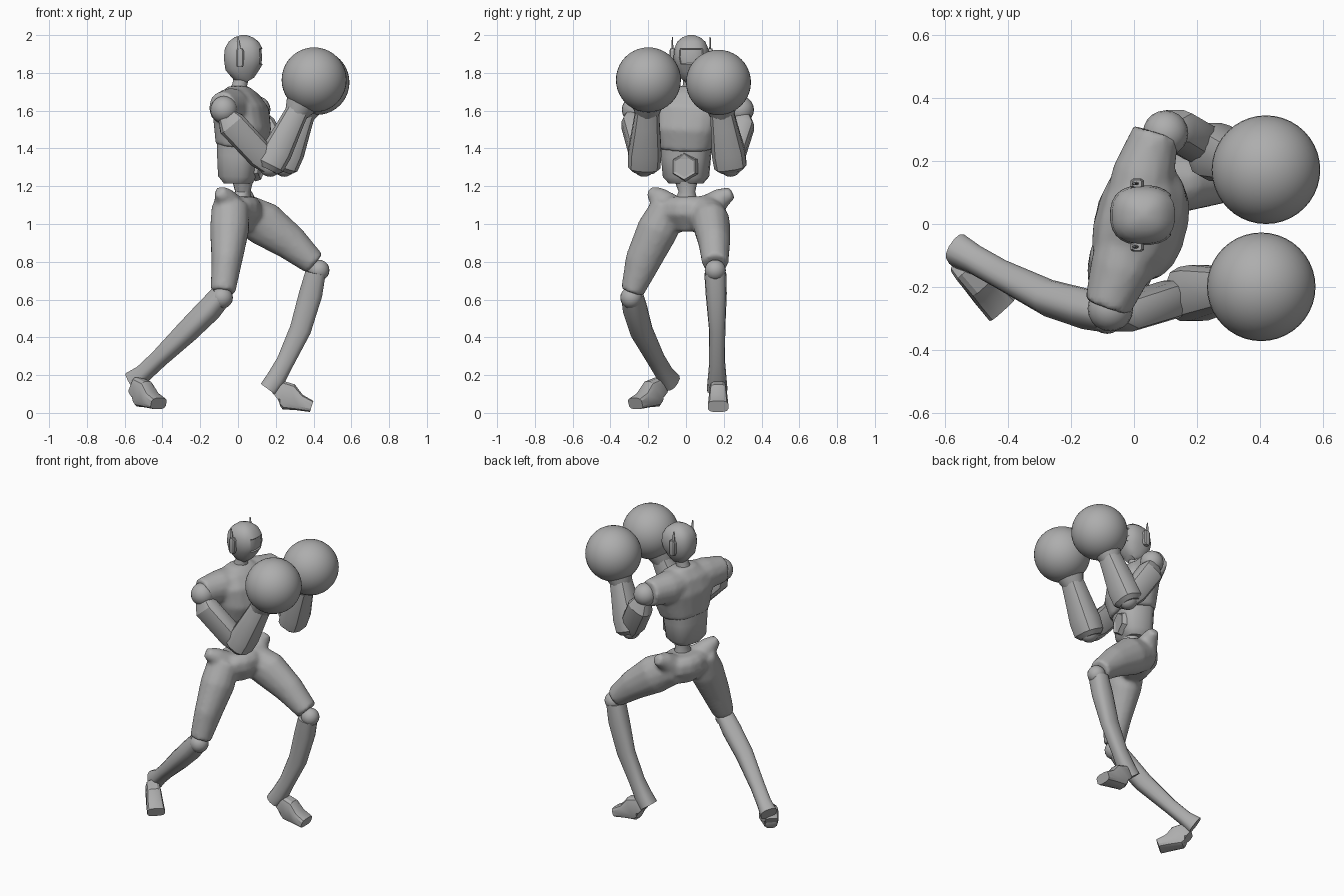
import bpy
import bmesh
import math
from mathutils import Vector, Matrix

cube = bpy.data.objects.get("Cube")
if cube:
    bpy.data.objects.remove(cube, do_unlink=True)

GREY = (0.42, 0.42, 0.42, 1)
mat = bpy.data.materials.new("plain grey")
mat.use_nodes = True
mat.diffuse_color = GREY
mat.node_tree.nodes["Principled BSDF"].inputs["Base Color"].default_value = GREY

YAW = Vector((0.25, 0.97, 0)).normalized()   # shoulder line
FRONT = Vector((YAW.y, -YAW.x, 0))           # chest direction


def finish(name, bm, angle=40):
    bmesh.ops.recalc_face_normals(bm, faces=bm.faces[:])
    mesh = bpy.data.meshes.new(name)
    bm.to_mesh(mesh)
    bm.free()
    obj = bpy.data.objects.new(name, mesh)
    bpy.context.collection.objects.link(obj)
    mesh.materials.append(mat)
    bpy.ops.object.select_all(action='DESELECT')
    obj.select_set(True)
    bpy.context.view_layer.objects.active = obj
    bpy.ops.object.shade_smooth_by_angle(angle=math.radians(angle))
    return obj


def loft(bm, rings, side=(0, 1, 0), sides=14, power=2.0):
    """Skin rings of (x, y, z, half depth, half width) set square to their path."""
    centres = [Vector(r[:3]) for r in rings]
    loops = []
    for i, r in enumerate(rings):
        t = (centres[min(i + 1, len(rings) - 1)] - centres[max(i - 1, 0)]).normalized()
        s = Vector(side)
        s = (s - t * s.dot(t)).normalized()
        d = s.cross(t)
        loop = []
        for k in range(sides):
            a = 2 * math.pi * (k + 0.5) / sides
            c, n = math.cos(a), math.sin(a)
            u = math.copysign(abs(c) ** (2 / power), c) * r[3]
            v = math.copysign(abs(n) ** (2 / power), n) * r[4]
            loop.append(bm.verts.new(centres[i] + d * u + s * v))
        loops.append(loop)
    for p, q in zip(loops, loops[1:]):
        for k in range(sides):
            j = (k + 1) % sides
            bm.faces.new((p[k], p[j], q[j], q[k]))
    bm.faces.new(loops[0])
    bm.faces.new(loops[-1])


def limb(name, rings, angle=40, **kw):
    bm = bmesh.new()
    loft(bm, rings, **kw)
    return finish(name, bm, angle)


def ball(name, centre, radius, seg=20):
    bm = bmesh.new()
    bmesh.ops.create_uvsphere(bm, u_segments=seg, v_segments=seg // 2, radius=radius,
                              matrix=Matrix.Translation(centre))
    return finish(name, bm, 60)


def melt(obj, rounds):
    """Fuse overlapping shells into one soft skin."""
    rm = obj.modifiers.new("fuse", 'REMESH')
    rm.mode = 'VOXEL'
    rm.voxel_size = 0.014
    rm.use_smooth_shade = True
    sm = obj.modifiers.new("soften", 'SMOOTH')
    sm.factor = 0.5
    sm.iterations = rounds


# Hips and both thighs, with a raised point at each hip
bm = bmesh.new()
loft(bm, [(0, .02, .96, .06, .08), (0, .02, 1.05, .125, .17),
          (0, .02, 1.11, .12, .17), (0, .02, 1.145, .09, .12)], side=YAW)
loft(bm, [(-.04, -.09, 1.1, .1, .09), (-.045, -.15, .97, .105, .11),
          (-.06, -.23, .8, .082, .095), (-.08, -.285, .64, .066, .062)])
loft(bm, [(.01, .1, 1.07, .1, .1), (.14, .135, 1.0, .12, .1),
          (.28, .15, .9, .095, .085), (.405, .155, .79, .066, .07)])
loft(bm, [(-.03, -.08, 1.08, .08, .08), (-.075, -.15, 1.145, .055, .055),
          (-.1, -.19, 1.175, .03, .03)], side=FRONT)
loft(bm, [(.02, .12, 1.08, .08, .08), (.035, .19, 1.14, .055, .055),
          (.045, .245, 1.165, .032, .032)], side=FRONT)
melt(finish("hips_and_thighs", bm), 4)

# Knees, shins, feet
ball("right_knee", (-.085, -.29, .61), .058)
ball("left_knee", (.428, .155, .755), .056)
TURN = (.76, .65, 0)
limb("right_shin", [(-.09, -.285, .62, .055, .055), (-.15, -.27, .55, .062, .06),
                    (-.27, -.235, .43, .058, .055), (-.42, -.16, .285, .045, .045),
                    (-.5, -.115, .21, .045, .045), (-.555, -.085, .165, .058, .052)],
     side=TURN, power=2.6)
limb("left_shin", [(.41, .155, .74, .055, .058), (.385, .16, .63, .063, .056),
                   (.33, .165, .44, .058, .043), (.25, .165, .27, .048, .042),
                   (.2, .165, .18, .052, .05), (.16, .165, .125, .05, .055)], power=2.6)


def foot(name, heel, toe, lift, side):
    heel, toe = Vector(heel), Vector(toe)
    shape = [(0, .085, .03, .04), (.12, .105, .07, .045), (.36, .085, .075, .047),
             (.66, .055, .045, .052), (1, .034, .031, .055)]
    rings = [(*heel.lerp(toe, f).xy, z + lift, a, b) for f, z, a, b in shape]
    limb(name, rings, 30, side=side, sides=12, power=3.5)


foot("right_foot", (-.545, -.13, 0), (-.42, -.268, 0), .015, TURN)
foot("left_foot", (.2, .17, 0), (.39, .17, 0), 0, (0, 1, 0))

# Waist and abdomen
limb("waist", [(.02, 0, 1.1, .06, .075), (.025, .005, 1.17, .04, .045),
               (.025, 0, 1.25, .06, .07)], side=YAW)
limb("abdomen", [(0, 0, 1.215, .07, .09), (0, 0, 1.25, .1, .12),
                 (.005, 0, 1.36, .11, .13), (.01, 0, 1.43, .115, .14)],
     side=YAW, sides=18, power=2.8)

# Six-sided belly plate with a sunken middle
bm = bmesh.new()
bmesh.ops.create_cone(bm, cap_ends=True, segments=6, radius1=.08, radius2=.07, depth=.03)
bm.normal_update()
cap = max(bm.faces, key=lambda f: f.calc_center_median().z)
bmesh.ops.inset_region(bm, faces=[cap], thickness=.014, depth=0)
bmesh.ops.translate(bm, verts=cap.verts[:], vec=(0, 0, -.008))
turn = FRONT.to_track_quat('Z', 'Y').to_matrix().to_4x4()
bm.transform(Matrix.Translation(FRONT * .105 + YAW * .02 + Vector((0, 0, 1.305))) @ turn)
finish("belly_plate", bm, 20)

# Chest with short sleeves
bm = bmesh.new()
loft(bm, [(.01, 0, 1.4, .125, .15), (.025, 0, 1.5, .145, .18), (.015, .01, 1.6, .14, .2),
          (0, .02, 1.68, .1, .17), (0, .02, 1.73, .05, .07)], side=YAW, sides=18, power=2.5)
loft(bm, [(-.085, -.265, 1.615, .075, .085), (-.04, -.14, 1.62, .1, .1),
          (.03, .16, 1.62, .1, .1), (.07, .29, 1.62, .075, .085)], side=(0, 0, 1))
melt(finish("chest", bm), 4)

# Neck and head, with a recessed visor
limb("neck", [(0, .02, 1.68, .055, .055), (.01, .025, 1.74, .04, .04),
              (.025, .028, 1.82, .045, .045)])
bm = bmesh.new()
head = [(1.76, .06, .03, .035), (1.785, .045, .07, .06), (1.83, .032, .1, .082),
        (1.88, .03, .106, .095), (1.93, .03, .1, .09), (1.965, .03, .08, .075),
        (1.988, .03, .05, .048), (2.0, .03, .015, .015)]
loft(bm, [(x, .028, z, a, b) for z, x, a, b in head], sides=24, power=2.5)
bmesh.ops.recalc_face_normals(bm, faces=bm.faces[:])
face = [f for f in bm.faces if f.normal.x > .7 and 1.83 < f.calc_center_median().z < 1.93]
bmesh.ops.inset_region(bm, faces=face, thickness=.006, depth=0)
bmesh.ops.translate(bm, verts=list({v for f in face for v in f.verts}), vec=(-.007, 0, 0))
finish("head", bm)

# Ear pods with fins
for name, s in (("right", -1), ("left", 1)):
    y = .028 + s * .1
    limb(name + "_ear", [(.01, y, 1.83, .015, .012), (.01, y, 1.845, .022, .016),
                         (.01, y, 1.915, .022, .016), (.01, y, 1.93, .014, .012)],
         25, sides=8, power=4)
    limb(name + "_ear_fin", [(.005, y, 1.92, .012, .006), (0, y, 1.99, .004, .003)], sides=8)


# Arms and gloves
def arm(side, shoulder, bulge, elbow, wrist, glove):
    shoulder, bulge, elbow, wrist, glove = map(Vector, (shoulder, bulge, elbow, wrist, glove))
    ball(side + "_shoulder", shoulder, .072)
    limb(side + "_upper_arm", [(*shoulder.lerp(bulge, .45), .05, .045), (*bulge, .077, .058),
                               (*bulge.lerp(elbow, .75), .075, .06), (*elbow, .055, .05)],
         30, sides=12, power=3)
    ball(side + "_elbow", elbow, .06)
    shape = [(-.08, .055, .065), (0, .078, .088), (.25, .083, .09),
             (.75, .068, .072), (1, .062, .064)]
    limb(side + "_forearm", [(*elbow.lerp(wrist, f), a, b) for f, a, b in shape],
         30, sides=12, power=2.8)
    shape = [(-.1, .062, .064), (.15, .08, .08), (.5, .1, .1)]
    limb(side + "_glove_cuff", [(*wrist.lerp(glove, f), a, b) for f, a, b in shape], sides=20)
    ball(side + "_glove", glove, .172, 40)


arm("right", (-.075, -.268, 1.605), (-.035, -.285, 1.53), (.17, -.222, 1.31),
    (.315, -.205, 1.6), (.403, -.199, 1.763))
arm("left", (.1, .288, 1.605), (.125, .305, 1.52), (.245, .235, 1.31),
    (.35, .19, 1.59), (.418, .172, 1.75))
